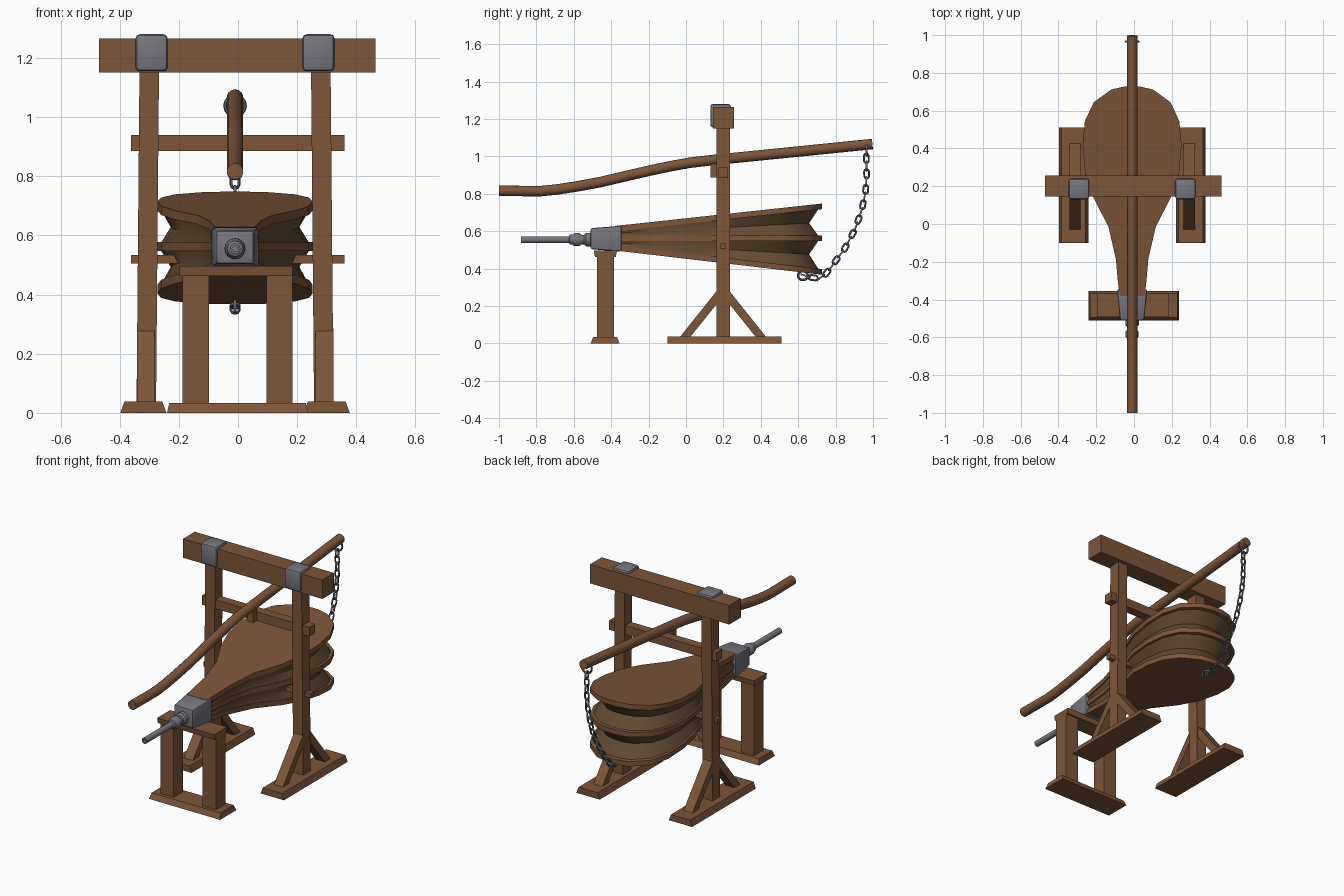
import bpy, bmesh, math
from mathutils import Vector as V

if "Cube" in bpy.data.objects:
    bpy.data.objects.remove(bpy.data.objects["Cube"])

CX = -0.01  # symmetry plane of the bellows


def material(name, r, g, b):
    m = bpy.data.materials.new(name)
    m.diffuse_color = (r, g, b, 1)
    m.use_nodes = True
    m.node_tree.nodes["Principled BSDF"].inputs["Base Color"].default_value = m.diffuse_color
    return m


WOOD = material("brown wood", 0.205, 0.092, 0.042)
LEATHER = material("dark leather", 0.125, 0.072, 0.034)
METAL = material("grey metal", 0.19, 0.18, 0.21)
CHAIN = material("dark chain metal", 0.13, 0.14, 0.165)


def finish(name, bm, mat, smooth=None):
    bmesh.ops.recalc_face_normals(bm, faces=bm.faces)
    if smooth:
        for f in bm.faces:
            f.smooth = True
        for e in bm.edges:
            e.smooth = e.calc_face_angle(3.2) < math.radians(smooth)
    me = bpy.data.meshes.new(name)
    bm.to_mesh(me)
    bm.free()
    me.materials.append(mat)
    ob = bpy.data.objects.new(name, me)
    bpy.context.collection.objects.link(ob)
    return ob


def box(name, x, y, z, mat=WOOD, tx=0, ty=0, lean=0, bevel=0):
    """Box from ranges; tx/ty inset the top, lean shifts the top in x."""
    bm = bmesh.new()
    bmesh.ops.create_cube(bm, size=1)
    for v in bm.verts:
        i, j, k = (int(c > 0) for c in v.co)
        v.co = (x[i] + k * (tx * (1 - 2 * i) + lean), y[j] + k * ty * (1 - 2 * j), z[k])
    if bevel:
        bmesh.ops.bevel(bm, geom=bm.edges[:], offset=bevel, segments=2, profile=0.5, affect='EDGES')
    return finish(name, bm, mat, 35 if bevel else None)


def prism_x(name, pts, x0, x1, mat=WOOD):
    """Side profile (y, z) extruded along x."""
    bm = bmesh.new()
    f = bm.faces.new([bm.verts.new((x0, y, z)) for y, z in pts])
    r = bmesh.ops.extrude_face_region(bm, geom=[f])
    for v in r["geom"]:
        if isinstance(v, bmesh.types.BMVert):
            v.co.x = x1
    return finish(name, bm, mat)


def loft(bm, rings, wrap=False, caps=True):
    vs = [[bm.verts.new(p) for p in r] for r in rings]
    n = len(vs[0])
    for a, b in zip(vs, vs[1:] + vs[:1] if wrap else vs[1:]):
        for i in range(n):
            bm.faces.new((a[i], a[(i + 1) % n], b[(i + 1) % n], b[i]))
    if caps and not wrap:
        bm.faces.new(vs[0])
        bm.faces.new(vs[-1])


def tube(bm, path, normal, radius, sides, closed=False):
    """Round sweep along a planar path."""
    rings, n = [], len(path)
    for i, p in enumerate(path):
        a = path[i - 1] if closed or i else p
        b = path[(i + 1) % n] if closed or i < n - 1 else p
        side = (b - a).normalized().cross(normal)
        rings.append([p + radius * (math.cos(t) * normal + math.sin(t) * side)
                      for t in (math.tau * (k + .5) / sides for k in range(sides))])
    loft(bm, rings, closed)


# Main frame: feet, braces, posts, straps (both sides)
for s, side in ((-1, "left"), (1, "right")):
    def span(c, h):
        return (CX + s * c - h, CX + s * c + h)
    box(f"{side}_foot", span(.31, .078), (-.10, .51), (0, .038), tx=.014)
    box(f"{side}_post", span(.30, .033), (.162, .235), (.03, 1.16), lean=-.01 * s)
    for d, end in ((-1, "front"), (1, "back")):
        prof = [(.198 + d * y, z) for y, z in ((.23, .035), (.175, .035), (.03, .215), (.03, .285))]
        prism_x(f"{side}_{end}_brace", prof, *span(.302, .03))
    box(f"{side}_strap", span(.282, .054), (.13, .24), (1.155, 1.28), METAL, bevel=.014)

box("top_beam", (-.47, .464), (.145, .257), (1.15, 1.265))
box("upper_crossbar", (-.362, .36), (.17, .225), (.885, .94))
box("lower_crossbar", (-.362, .36), (.185, .213), (.505, .533))
box("lever_rest_peg", (-.028, .008), (.13, .172), (.888, .96))

# Front stand under the nozzle
box("stand_foot", (-.24, .237), (-.51, -.355), (0, .034), ty=.014, tx=.008)
box("stand_left_leg", (-.187, -.098), (-.476, -.386), (.03, .465))
box("stand_right_leg", (.096, .185), (-.476, -.386), (.03, .465))
box("stand_top", (-.197, .185), (-.487, -.375), (.463, .496), ty=-.006)

# Bellows boards and pleated leather share one pear-shaped outline (half width, y)
HALF = [(.066, -.38), (.076, -.30), (.086, -.185), (.125, -.015), (.205, .14), (.25, .28),
        (.262, .42), (.25, .545), (.203, .645), (.11, .712), (.04, .728)]


def outline(zf, zb, sx=1, sy=1):
    """Outline tilted from height zf at the front to zb at the back."""
    half = [(h * sx, -.38 + (y + .38) * sy) for h, y in HALF]
    pts = half + [(-h, y) for h, y in reversed(half)]
    return [V((CX + x, y, zf + (zb - zf) * (y + .38) / 1.11)) for x, y in pts]


BOARDS = {"bottom_board": (.512, .382), "middle_board": (.562, .562), "top_board": (.613, .733)}
for name, (zf, zb) in BOARDS.items():
    bm = bmesh.new()
    loft(bm, [outline(zf - .015, zb - .015), outline(zf + .015, zb + .015)])
    finish(name, bm, WOOD, 40)

levels = list(BOARDS.values())
for (a, b), name in zip(zip(levels, levels[1:]), ("lower_leather", "upper_leather")):
    bm = bmesh.new()
    mid = [(p + q) / 2 for p, q in zip(a, b)]
    loft(bm, [outline(*a, .985, .99), outline(*mid, .83, .937), outline(*b, .985, .99)])
    finish(name, bm, LEATHER, 40)

# Metal nozzle block, widening to the back
bm = bmesh.new()
loft(bm, [[V((CX + i * w, y, .56 + j * h)) for i, j in ((-1, -1), (1, -1), (1, 1), (-1, 1))]
          for y, w, h in ((-.51, .064, .056), (-.345, .08, .069))])
bmesh.ops.bevel(bm, geom=bm.edges[:], offset=.01, segments=2, profile=.5, affect='EDGES')
finish("nozzle_block", bm, METAL, 35)

# Turned nozzle pipe with collar and bore
prof = [(.0, -.80), (.010, -.80), (.010, -.882), (.018, -.882), (.018, -.625), (.027, -.62),
        (.027, -.608), (.035, -.595), (.035, -.572), (.026, -.558), (.026, -.545), (.036, -.535), (.036, -.50)]
bm = bmesh.new()
loft(bm, [[V((CX + max(r, .0005) * math.cos(t), y, .555 + max(r, .0005) * math.sin(t)))
           for t in (math.tau * k / 16 for k in range(16))] for r, y in prof])
finish("nozzle_pipe", bm, METAL, 40)

# Bent lever pole
X = V((1, 0, 0))
pts = [(-1, .816), (-.89, .815), (-.78, .814), (-.69, .823), (-.58, .84), (-.46, .862), (-.32, .895),
       (-.19, .925), (-.08, .948), (.02, .966), (.14, .98), (.3, .996), (.61, 1.027), (.997, 1.066)]
bm = bmesh.new()
tube(bm, [V((CX, y, z)) for y, z in pts], X, .028, 14)
finish("lever_pole", bm, WOOD, 50)

# Hanging chain: alternating links along a path, with a ring at each end
path = [V((CX, y, z)) for y, z in ((.964, .99), (.966, .9), (.96, .81), (.94, .715), (.904, .61),
                                   (.85, .51), (.785, .42), (.75, .375), (.715, .348), (.675, .352), (.64, .362))]
dist = [0]
for p, q in zip(path, path[1:]):
    dist.append(dist[-1] + (q - p).length)
LINKS = 20
bm = bmesh.new()
for k in range(LINKS):
    d = dist[-1] * k / (LINKS - 1)
    i = min(max(j for j, e in enumerate(dist) if e <= d + 1e-6), len(path) - 2)
    t = (path[i + 1] - path[i]).normalized()
    c = path[i] + t * (d - dist[i])
    w = X if k % 2 else X.cross(t)
    loop = []
    for end in (1, -1):
        for a in range(5):
            ang = math.pi * a / 4
            loop.append(c + end * (t * (.012 + .013 * math.sin(ang)) + w * (.013 * math.cos(ang))))
    tube(bm, loop, t.cross(w), .0052, 6, True)
finish("hanging_chain", bm, CHAIN, 60)

bm = bmesh.new()
angs = [math.tau * k / 16 for k in range(16)]
tube(bm, [V((CX + .034 * math.cos(a), .965, 1.038 + .034 * math.sin(a))) for a in angs], V((0, 1, 0)), .006, 6, True)
finish("lever_ring", bm, CHAIN, 60)
bm = bmesh.new()
tube(bm, [V((CX, .625 + .026 * math.cos(a), .363 + .024 * math.sin(a))) for a in angs], X, .0065, 6, True)
finish("board_ring", bm, CHAIN, 60)
